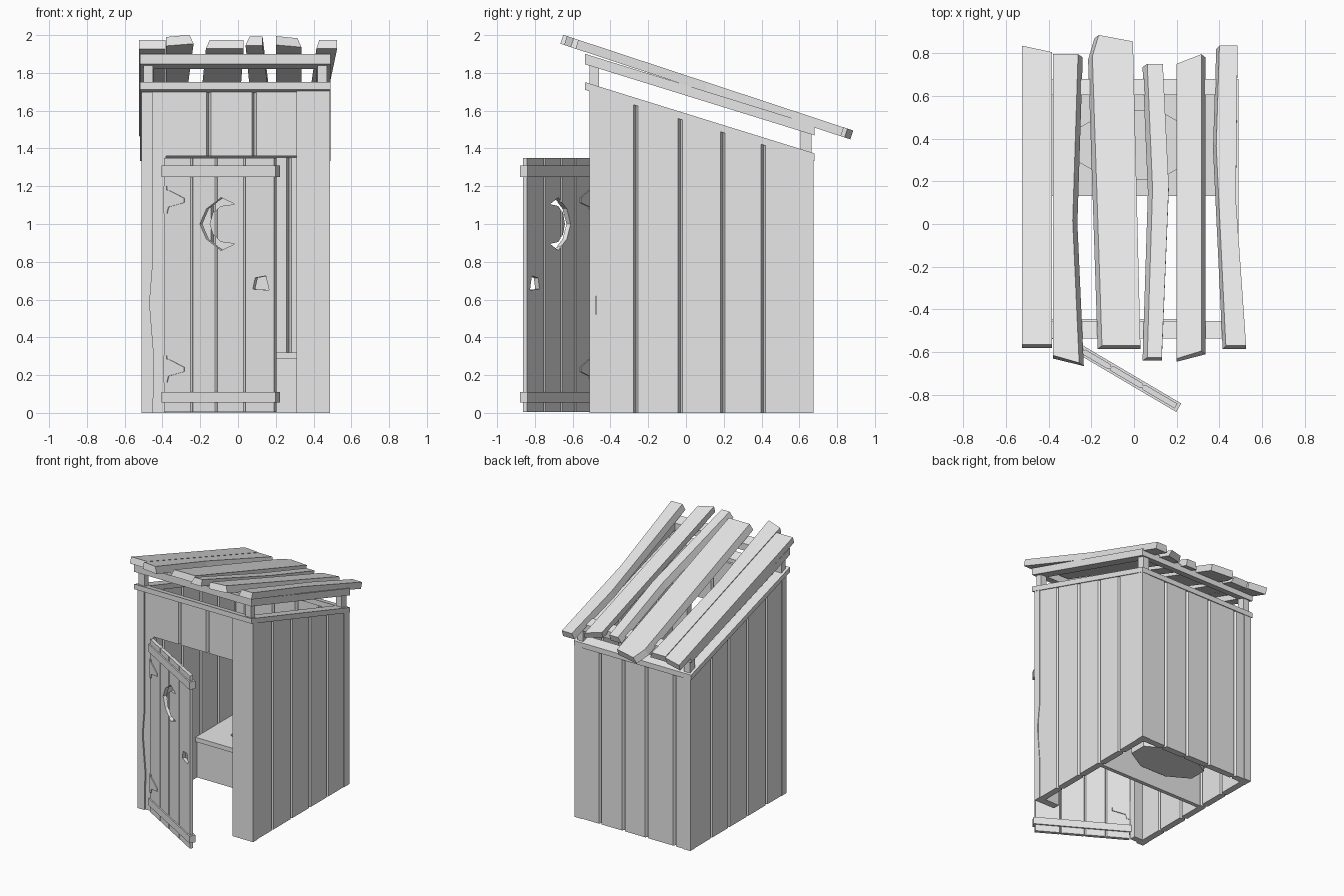
import bpy, bmesh, math

if "Cube" in bpy.data.objects:
    bpy.data.objects.remove(bpy.data.objects["Cube"])

wood = bpy.data.materials.new("weathered_grey_wood")
wood.use_nodes = True
GREY = (0.8, 0.8, 0.8, 1)
wood.diffuse_color = GREY
wood.node_tree.nodes["Principled BSDF"].inputs["Base Color"].default_value = GREY

SLOPE = 0.31


def loft(name, lower, upper, cap_upper=True):
    """Solid between two matching outlines."""
    bm = bmesh.new()
    a = [bm.verts.new(p) for p in lower]
    b = [bm.verts.new(p) for p in upper]
    n = len(a)
    for i in range(n):
        j = (i + 1) % n
        bm.faces.new((a[i], a[j], b[j], b[i]))
    bm.faces.new(a[::-1])
    if cap_upper:
        bm.faces.new(b)
    bmesh.ops.recalc_face_normals(bm, faces=bm.faces)
    mesh = bpy.data.meshes.new(name)
    bm.to_mesh(mesh)
    bm.free()
    mesh.materials.append(wood)
    obj = bpy.data.objects.new(name, mesh)
    bpy.context.collection.objects.link(obj)
    return obj


def upright(name, plan, z0, z1, slope=0):
    """Plan outline raised to a top that falls toward the back."""
    return loft(name, [(x, y, z0) for x, y in plan],
                [(x, y, z1 - slope * y) for x, y in plan])


def rect(x0, x1, y0, y1):
    return [(x0, y0), (x1, y0), (x1, y1), (x0, y1)]


def beam(name, x0, x1, y0, y1, z0, z1):
    """Beam whose top and bottom follow the roof slope."""
    p = rect(x0, x1, y0, y1)
    return loft(name, [(x, y, z0 - SLOPE * y) for x, y in p],
                [(x, y, z1 - SLOPE * y) for x, y in p])


def grooved(a, b, cuts, thick, depth=0.02, w=0.012):
    """Outline of a row of boards with a groove at each joint."""
    front = [(a, 0)]
    for c in cuts:
        front += [(c - w, 0), (c, depth), (c + w, 0)]
    front.append((b, 0))
    return front + [(u, thick - v) for u, v in reversed(front)]


def plate(name, profile, y0, y1):
    """Profile in x and z, given thickness along y."""
    return loft(name, [(x, y0, z) for x, z in profile],
                [(x, y1, z) for x, z in profile])


def cut(obj, cutter):
    cutter.hide_render = True
    mod = obj.modifiers.new("hole", "BOOLEAN")
    mod.operation = "DIFFERENCE"
    mod.solver = "EXACT"
    mod.object = cutter
    dg = bpy.context.evaluated_depsgraph_get()
    mesh = bpy.data.meshes.new_from_object(obj.evaluated_get(dg))
    obj.modifiers.clear()
    obj.data = mesh
    bpy.data.objects.remove(cutter)


# Boarded walls
WALL_TOP = 1.555
side = grooved(-0.475, 0.63, [-0.265, -0.03, 0.195, 0.41], 0.05)
upright("left_wall", [(0.483 - v, u) for u, v in side], 0, WALL_TOP, SLOPE)
upright("right_wall", [(v - 0.507, u) for u, v in side], 0, WALL_TOP, SLOPE)
back = grooved(-0.46, 0.435, [-0.37, -0.13, 0.07, 0.27], 0.05)
upright("back_wall", [(u, 0.67 - v) for u, v in back], 0, WALL_TOP, SLOPE)
lintel = grooved(-0.385, 0.31, [-0.155, 0.085], 0.05)
upright("front_lintel", [(u, v - 0.495) for u, v in lintel], 1.36, WALL_TOP, SLOPE)

# Corner posts, the front ones worn along one edge
plate("front_right_post", [(-0.51, 0), (-0.45, 0), (-0.445, 0.3), (-0.468, 0.58),
                           (-0.452, 0.78), (-0.452, 1.7), (-0.51, 1.7)], -0.51, -0.45)
upright("door_jamb", rect(-0.48, -0.382, -0.497, -0.45), 0, WALL_TOP, SLOPE)
worn = [(-0.51, 0), (-0.455, 0), (-0.455, 0.28), (-0.48, 0.58), (-0.455, 0.78),
        (-0.455, 1.69), (-0.51, 1.71)]
loft("front_left_post", [(0.31, y, z) for y, z in worn], [(0.487, y, z) for y, z in worn])
upright("back_left_post", rect(0.425, 0.487, 0.61, 0.675), 0, WALL_TOP, SLOPE)
upright("back_right_post", rect(-0.51, -0.45, 0.61, 0.675), 0, WALL_TOP, SLOPE)

# Two sloping frames with short studs between them
for label, z0, z1 in (("wall", 1.545, 1.585), ("roof", 1.68, 1.735)):
    beam(label + "_rail_right", -0.52, -0.445, -0.535, 0.68, z0, z1)
    beam(label + "_rail_left", 0.415, 0.49, -0.535, 0.68, z0, z1)
    beam(label + "_rail_front", -0.445, 0.415, -0.535, -0.455, z0, z1)
    beam(label + "_rail_back", -0.445, 0.415, 0.605, 0.68, z0, z1)
for x in (-0.5, 0.42):
    for y0, y1 in ((-0.51, -0.46), (0.605, 0.665)):
        beam("stud", x, x + 0.05, y0, y1, 1.57, 1.69)

# Uneven roof planks: left edge front to back, then right edge back to front
planks = [
    [(-0.525, -0.58), (-0.525, 0.82), (-0.385, 0.79), (-0.385, -0.58)],
    [(-0.38, -0.63), (-0.38, 0.78), (-0.24, 0.78), (-0.265, 0), (-0.235, -0.665)],
    [(-0.17, -0.585), (-0.215, 0.77), (-0.185, 0.87), (-0.005, 0.84), (0.03, -0.585)],
    [(0.04, -0.64), (0.065, 0.15), (0.04, 0.735), (0.135, 0.735), (0.163, 0.16), (0.13, -0.64)],
    [(0.2, -0.645), (0.2, 0.735), (0.335, 0.78), (0.335, -0.61)],
    [(0.415, -0.585), (0.37, 0.35), (0.385, 0.82), (0.485, 0.82), (0.477, 0.1), (0.525, -0.585)],
]
insets = [(0, 0), (0, 0.022), (0.02, 0), (0.022, 0), (0, 0.02), (0.015, 0)]
TILT = 0.33
for outline, (il, ir) in zip(planks, insets):
    split = 2 if len(outline) < 6 else 3
    if outline is planks[2]:
        split = 3
    low = [(x, y, 1.735 - TILT * y) for x, y in outline]
    top = [(x + (il if i < split else -ir), y + 0.015, z + 0.047)
           for i, (x, y, z) in enumerate(low)]
    loft("roof_plank", low, top)

# Bench with an oval opening and a closed bowl below
seat = upright("bench_seat", rect(-0.458, 0.434, 0.13, 0.622), 0.285, 0.32)
upright("bench_front", rect(-0.458, 0.434, 0.15, 0.18), 0, 0.285)


def oval(z):
    steps = [math.radians(45 * i + 22.5) for i in range(8)]
    return [(0.3 * math.cos(t), 0.37 + 0.175 * math.sin(t), z) for t in steps]


cut(seat, loft("seat_cutter", oval(0.2), oval(0.4)))
loft("seat_bowl", oval(0.1), oval(0.3), cap_upper=False)

# Open door, modelled flat and then swung on its hinge side
boards = grooved(0, 0.675, [0.17, 0.32, 0.495], 0.026, 0.009, 0.007)
door = upright("door", [(u, v - 0.013) for u, v in boards], 0.005, 1.35)
moon = [(0.435, 1.105), (0.35, 1.14), (0.26, 1.08), (0.22, 1), (0.26, 0.92), (0.35, 0.86),
        (0.435, 0.895), (0.35, 0.905), (0.3, 0.945), (0.28, 1), (0.3, 1.06), (0.35, 1.095)]
cut(door, plate("moon_cutter", moon, -0.1, 0.1))
handle = [(0.56, 0.715), (0.625, 0.725), (0.645, 0.65), (0.545, 0.655)]
cut(door, plate("handle_cutter", handle, -0.1, 0.1))
door_parts = [door]
for z0, z1 in ((0.055, 0.11), (1.25, 1.31)):
    door_parts.append(upright("door_batten", rect(-0.01, 0.69, -0.023, 0.023), z0, z1))
strap = [(0, -0.07), (0.02, -0.07), (0.03, -0.035), (0.125, -0.012), (0.125, 0.012),
         (0.04, 0.05), (0.02, 0.055), (0.018, 0.075), (0, 0.075)]
for z in (0.23, 1.125):
    door_parts.append(plate("hinge", [(u, z + h) for u, h in strap], -0.019, 0.019))
for part in door_parts:
    part.location = (-0.385, -0.51, 0)
    part.rotation_euler = (0, 0, math.radians(-30.5))
